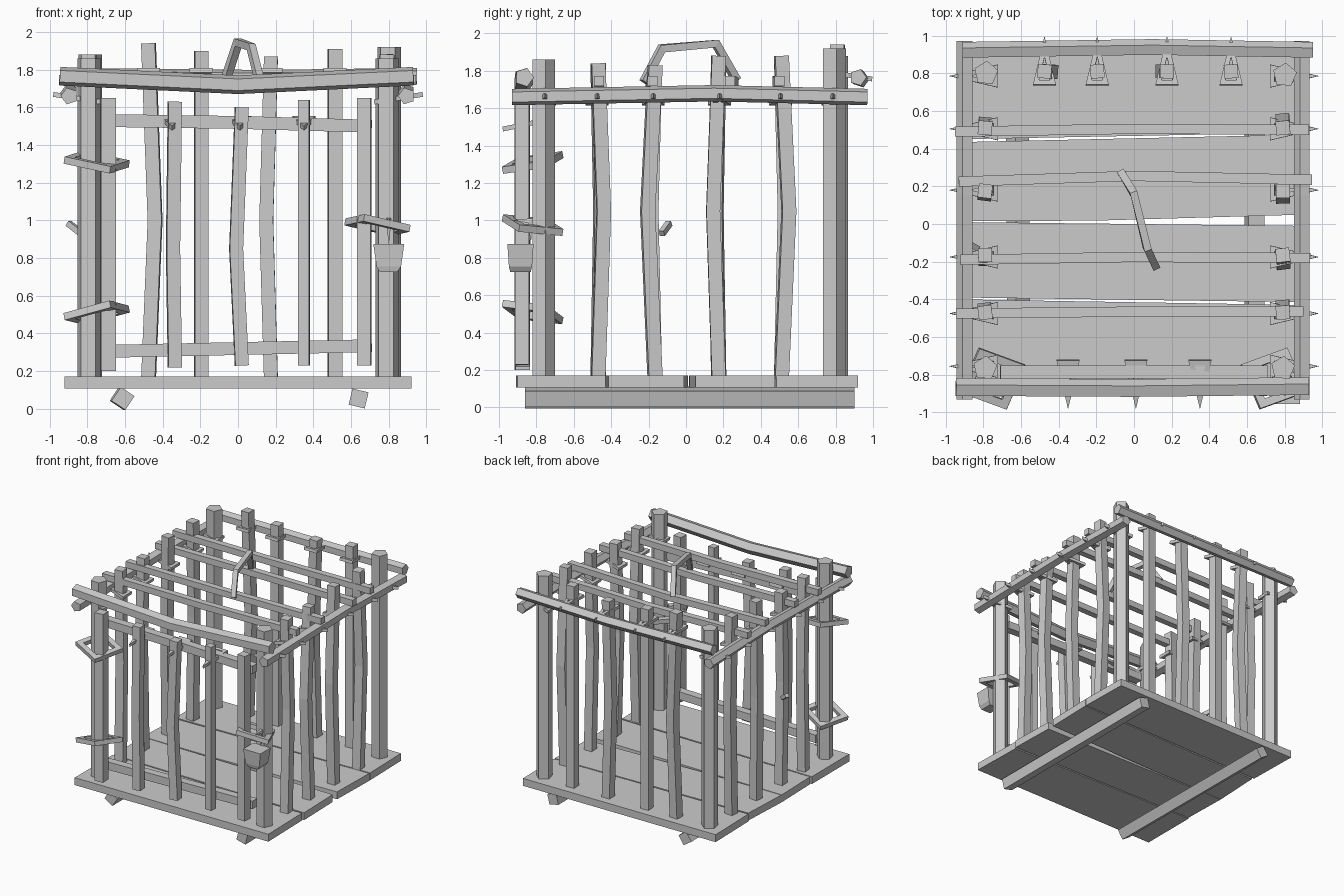
import bpy, bmesh, math, random
from mathutils import Vector

random.seed(4)
old = bpy.data.objects.get("Cube")
if old:
    bpy.data.objects.remove(old)

wood = bpy.data.materials.new("plain grey")
wood.use_nodes = True
GREY = (0.6, 0.6, 0.6, 1)
wood.diffuse_color = GREY
wood.node_tree.nodes["Principled BSDF"].inputs["Base Color"].default_value = GREY


def finish(name, bm):
    bmesh.ops.recalc_face_normals(bm, faces=bm.faces)
    mesh = bpy.data.meshes.new(name)
    bm.to_mesh(mesh)
    bm.free()
    mesh.materials.append(wood)
    ob = bpy.data.objects.new(name, mesh)
    bpy.context.collection.objects.link(ob)
    return ob


def sweep(name, path, r, sides=4, turn=None, closed=False, flat=1):
    """Mitred faceted rod along a path."""
    pts = [Vector(p) for p in path]
    n = len(pts)
    turn = math.pi / sides if turn is None else turn
    if closed:
        ref = (pts[1] - pts[0]).cross(pts[2] - pts[1]).normalized()
    else:
        ref = Vector((0, 1, 0)) if abs((pts[-1] - pts[0]).normalized().z) > 0.7 else Vector((0, 0, 1))
    bm = bmesh.new()
    rings = []
    for i, p in enumerate(pts):
        before = (p - pts[i - 1]).normalized() if closed or i else None
        after = (pts[(i + 1) % n] - p).normalized() if closed or i < n - 1 else None
        d = before or after
        normal = (d + (after or d)).normalized()
        u = d.cross(ref).normalized()
        v = u.cross(d)
        ring = []
        for k in range(sides):
            a = turn + 2 * math.pi * k / sides
            o = u * math.cos(a) * r + v * math.sin(a) * r * flat
            ring.append(bm.verts.new(p + o - d * (o.dot(normal) / d.dot(normal))))
        rings.append(ring)
    for i in range(n if closed else n - 1):
        a, b = rings[i], rings[(i + 1) % n]
        for k in range(sides):
            j = (k + 1) % sides
            bm.faces.new((a[k], a[j], b[j], b[k]))
    if not closed:
        bm.faces.new(rings[0])
        bm.faces.new(rings[-1])
    return finish(name, bm)


def prism(name, outline, low, high):
    """Flat board from an outline in x and y."""
    bm = bmesh.new()
    face = bm.faces.new([bm.verts.new((x, y, low)) for x, y in outline])
    ext = bmesh.ops.extrude_face_region(bm, geom=[face])["geom"]
    bmesh.ops.translate(bm, vec=(0, 0, high - low), verts=[g for g in ext if isinstance(g, bmesh.types.BMVert)])
    return finish(name, bm)


def tie(name, centre, out, z, tilt):
    """Pointed triangular binding around a bar and its rail."""
    c, o = Vector((*centre, z)), Vector((*out, 0))
    side = Vector((-o.y, o.x, 0)) * 0.045
    back = c - o * 0.055 + Vector((0, 0, tilt))
    sweep(name, (c + o * 0.135, back + side, back - side), 0.018, closed=True)


# Floor boards and the two runners below
boards = [[(-.92, -.91), (.92, -.9), (.91, -.43), (-.92, -.40)],
          [(-.91, -.39), (.92, -.415), (.91, -.01), (-.92, .01)],
          [(-.92, .015), (-.2, .018), (.91, .05), (.92, .475), (-.9, .435)],
          [(-.91, .45), (.92, .485), (.91, .92), (-.92, .91)]]
for i, outline in enumerate(boards):
    prism(f"floor_board_{i}", outline, 0.108, 0.172)
sweep("runner_right", [(-.61, -.86, .055), (-.62, .9, .055)], .062, turn=.2)
sweep("runner_left", [(.64, -.86, .055), (.64, .9, .055)], .062, turn=.55)

# Corner posts
for name, x, y, top in [("front_right", -.79, -.765, 1.86), ("front_left", .79, -.765, 1.86),
                        ("back_right", -.785, .8, 1.88), ("back_left", .8, .79, 1.92)]:
    sweep(name + "_post", [(x, y, .13), (x, y, top)], .066, sides=5, turn=.4)

# Side bars, slightly bent
side_bars = [(-.47, .03, 1.84), (-.165, -.04, 1.83), (.175, -.03, 1.88), (.51, .04, 1.88)]
for side, label in ((1, "left"), (-1, "right")):
    for i, (y, bend, top) in enumerate(side_bars):
        b = bend * (1 if side > 0 else .5)
        x = side * .79
        sweep(f"{label}_side_bar_{i}", [(x, y, .15), (x, y + b, 1.05), (x, y, top)], .052,
              turn=.785 + random.uniform(-.15, .15))
    # Side rail with bindings
    x = side * .895
    sweep(f"{label}_side_rail", [(x, -.93, 1.66), (x, .15, 1.68), (x, .97, 1.66)], .046, sides=5)
    for i, y in enumerate((-.755, -.475, -.175, .18, .505, .785)):
        tie(f"{label}_binding_{i}", (side * .79, y), (side, 0), 1.66, -.03)

# Back bars with bindings
for i, (x, bend, top) in enumerate([(-.475, .035, 1.94), (-.195, 0, 1.9), (.175, -.025, 1.87), (.515, 0, 1.91)]):
    sweep(f"back_bar_{i}", [(x, .81, .15), (x + bend, .81, 1.0), (x, .81, top)], .052,
          turn=.785 + random.uniform(-.15, .15))
    tie(f"back_binding_{i}", (x, .805), (0, 1), 1.765, .03)

# Front and back top rails, then roof beams
sweep("front_top_rail", [(-.945, -.87, 1.765), (0, -.875, 1.72), (.93, -.865, 1.765)], .052, sides=5)
sweep("back_top_rail", [(-.91, .92, 1.765), (.1, .935, 1.755), (.95, .92, 1.765)], .046, sides=5)
for i, (left, right, y, mid) in enumerate([(-.95, .93, .5, .505), (-.93, .945, .235, .255),
                                           (-.92, .935, -.18, -.175), (-.945, .9, -.465, -.465)]):
    sweep(f"roof_beam_{i}", [(left, y - .01, 1.745), (0, mid, 1.735), (right, y, 1.745)], .038)

# Carrying handle on the roof
sweep("roof_handle", [(.115, -.225, 1.74), (.07, -.13, 1.92), (0, .16, 1.945), (-.065, .27, 1.75)], .028)

# Door: upright bars, two cross rails, bindings
for name, x, bend, low, high, r in [("hinge_stile", -.69, 0, .2, 1.65, .055), ("bar_0", -.335, -.01, .22, 1.63, .05),
                                    ("bar_1", .02, -.03, .23, 1.6, .05), ("bar_2", .35, 0, .23, 1.64, .042),
                                    ("lock_stile", .67, 0, .23, 1.65, .052)]:
    sweep("door_" + name, [(x, -.875, low), (x + bend, -.875, .85), (x, -.875, high)], r,
          turn=.785 + random.uniform(-.1, .1))
sweep("door_upper_rail", [(-.71, -.785, 1.53), (0, -.785, 1.52), (.71, -.785, 1.5)], .048)
sweep("door_lower_rail", [(-.71, -.785, .305), (.71, -.785, .335)], .048)
for i, x in enumerate((-.35, .01, .35)):
    tie(f"door_binding_{i}", (x, -.79), (0, -1), 1.5, .04)


def strap(name, x, z, flip, dx, dy):
    """Square strap looped round a stile and its corner post."""
    loop = [(.06, -.135), (.145, .06), (-.06, .135), (-.145, -.06)]
    sweep(name, [(x + flip * a, -.82 + b, z + flip * a * dx + b * dy) for a, b in loop], .03,
          closed=True, flat=.9)


strap("upper_hinge_strap", -.75, 1.31, 1, -.14, .2)
strap("lower_hinge_strap", -.75, .51, 1, .2, -.2)
strap("lock_strap", .74, .975, -1, -.17, -.17)

# Padlock: tapered body and square shackle
bm = bmesh.new()
levels = [(.725, .045, .055), (.755, .065, .062), (.875, .082, .07)]
rings = [[bm.verts.new((.8 + sx * w, -.885 + sy * d, z)) for sx, sy in ((-1, -1), (1, -1), (1, 1), (-1, 1))]
         for z, w, d in levels]
for a, b in zip(rings, rings[1:]):
    for k in range(4):
        j = (k + 1) % 4
        bm.faces.new((a[k], a[j], b[j], b[k]))
bm.faces.new(rings[0])
bm.faces.new(rings[-1])
finish("padlock_body", bm)
sweep("padlock_shackle", [(.8, -.93, .87), (.8, -.93, 1.0), (.8, -.83, 1.0), (.8, -.83, .87)], .018)

# Loose splinter on the right side
sweep("splinter", [(-.9, -.09, .985), (-.83, -.13, .93)], .022)
